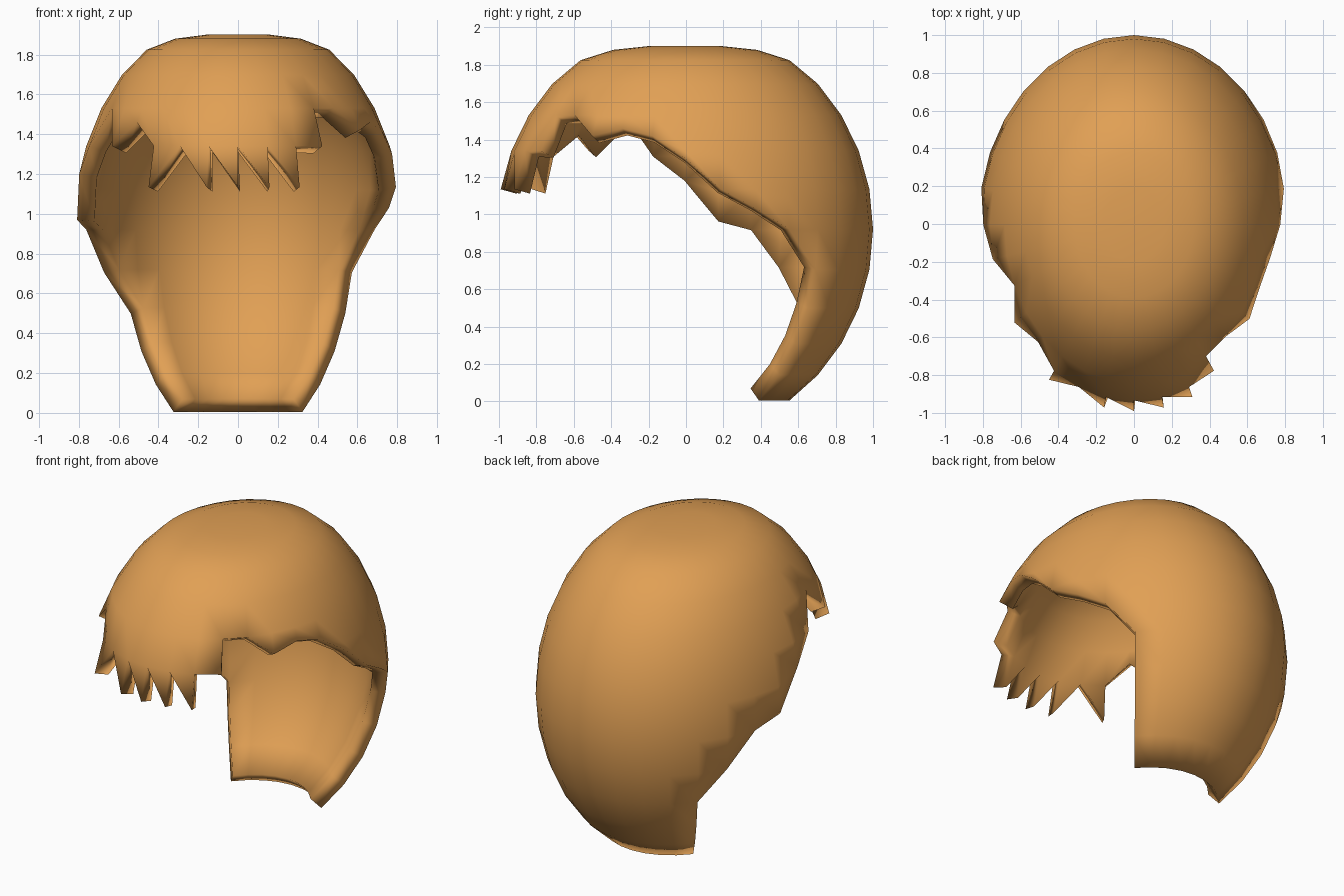
import bpy, bmesh
from math import sin, cos, acos, pi

if "Cube" in bpy.data.objects:
    bpy.data.objects.remove(bpy.data.objects["Cube"])

STEP = pi / 16
RX, RY, RZ, CZ = 0.825, 1.005, 1.1, 0.92
CROWN = [1.9, 1.9, 1.88, 1.825]          # flattened crown ring heights
RINGS = [j * STEP for j in range(14)]


def point(k, t):
    """Point on the head shell: k = column (0 is front centre), t = polar angle."""
    j = t / STEP
    z = CROWN[round(j)] if j < 3.01 else CZ + RZ * cos(t)
    a = k * STEP
    return (RX * sin(t) * sin(a), -RY * sin(t) * cos(a) - 0.005, max(z, 0))


def polar(z):
    """Polar angle of a height, snapped to the nearest ring when close."""
    t = acos(max(-1, min(1, (z - CZ) / RZ)))
    r = round(t / STEP) * STEP
    return r if abs(t - r) < 0.025 else t


# Lower hairline: heights at both edges of each strip
hem = {k: (0.005, 0.005) for k in (-16, -15, -14, -13, 12, 13, 14, 15)}
left = [0.5, 0.705, 0.92, 0.97, 1.2, 1.34, 1.53, 1.34, 1.46, 1.34]
right = [1.53, 1.53, 1.42, 1.46, 1.42, 1.3, 1.134, 1.03, 0.92, 0.72]
for i in range(9):
    hem[-12 + i] = (left[i], left[i + 1])
    hem[3 + i] = (right[i], right[i + 1])
# Fringe spikes
hem[-3] = (1.134, 1.34)
for k in (-2, -1, 0, 1):
    hem[k] = (1.34, 1.134)
hem[2] = (1.34, 1.34)

# Outer hair surface, strip by strip
bm = bmesh.new()
verts = {}


def vert(k, t):
    k = 16 if k == -16 else k
    key = (0 if t == 0 else k, round(t, 4))
    if key not in verts:
        verts[key] = bm.verts.new(point(k, t))
    return verts[key]


for k, (za, zb) in hem.items():
    ta, tb = polar(za), polar(zb)
    for t0, t1 in zip(RINGS, RINGS[1:]):
        corners = [vert(k, min(t0, ta)), vert(k, min(t1, ta)),
                   vert(k + 1, min(t1, tb)), vert(k + 1, min(t0, tb))]
        face = list(dict.fromkeys(corners))
        if len(face) > 2:
            bm.faces.new(face).smooth = True
bmesh.ops.recalc_face_normals(bm, faces=bm.faces)
top = max(bm.faces, key=lambda f: f.calc_center_median().z)
if top.normal.z < 0:
    bmesh.ops.reverse_faces(bm, faces=bm.faces)

mesh = bpy.data.meshes.new("hair")
bm.to_mesh(mesh)
bm.free()
hair = bpy.data.objects.new("hair", mesh)
bpy.context.collection.objects.link(hair)

# Hair thickness, grown inwards
solid = hair.modifiers.new("thickness", 'SOLIDIFY')
solid.thickness = 0.09
solid.offset = -1

mat = bpy.data.materials.new("hair_colour")
mat.diffuse_color = (0.75, 0.35, 0.09, 1)
mat.use_nodes = True
mat.node_tree.nodes["Principled BSDF"].inputs["Base Color"].default_value = mat.diffuse_color
mesh.materials.append(mat)
